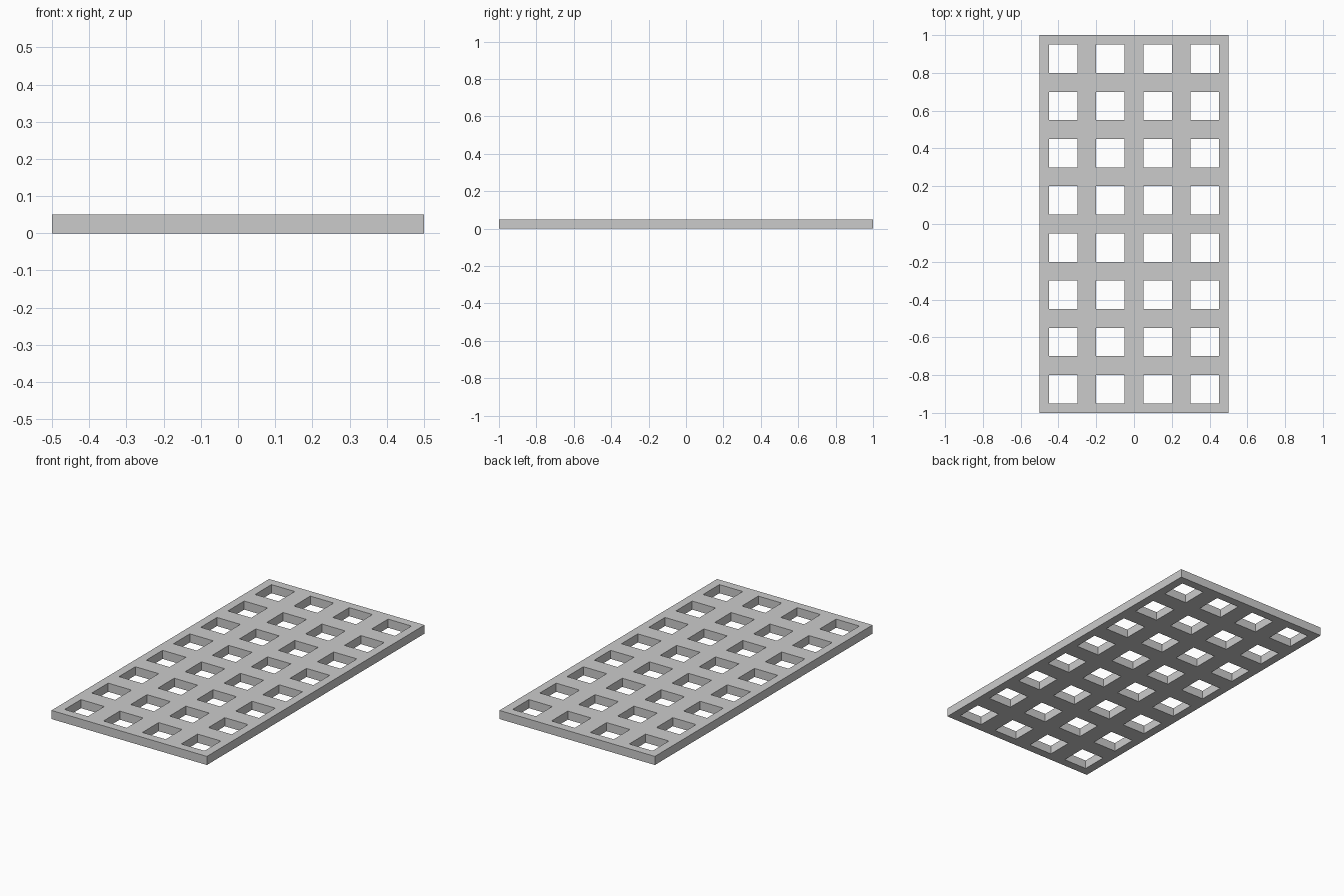
import bpy
import bmesh

if "Cube" in bpy.data.objects:
    bpy.data.objects.remove(bpy.data.objects["Cube"])

THICK, PITCH, HOLE = 0.05, 0.25, 0.15


def grid_lines(count):
    """Coordinates of the plate edges and of both sides of every hole."""
    half = count * PITCH / 2
    lines = [-half]
    for i in range(count):
        mid = -half + (i + 0.5) * PITCH
        lines += [mid - HOLE / 2, mid + HOLE / 2]
    return lines + [half]


xs, ys = grid_lines(4), grid_lines(8)
bm = bmesh.new()

# Flat lattice: odd/odd cells are left open as holes
verts = [[bm.verts.new((x, y, 0)) for y in ys] for x in xs]
for i in range(len(xs) - 1):
    for j in range(len(ys) - 1):
        if not (i % 2 and j % 2):
            bm.faces.new((verts[i][j], verts[i + 1][j],
                          verts[i + 1][j + 1], verts[i][j + 1]))

# Thicken upward, keeping the bottom
ext = bmesh.ops.extrude_face_region(bm, geom=bm.faces[:], use_keep_orig=True)
top = [g for g in ext["geom"] if isinstance(g, bmesh.types.BMVert)]
bmesh.ops.translate(bm, verts=top, vec=(0, 0, THICK))
bmesh.ops.recalc_face_normals(bm, faces=bm.faces[:])

mesh = bpy.data.meshes.new("grate_panel")
bm.to_mesh(mesh)
bm.free()
panel = bpy.data.objects.new("grate_panel", mesh)
bpy.context.collection.objects.link(panel)
